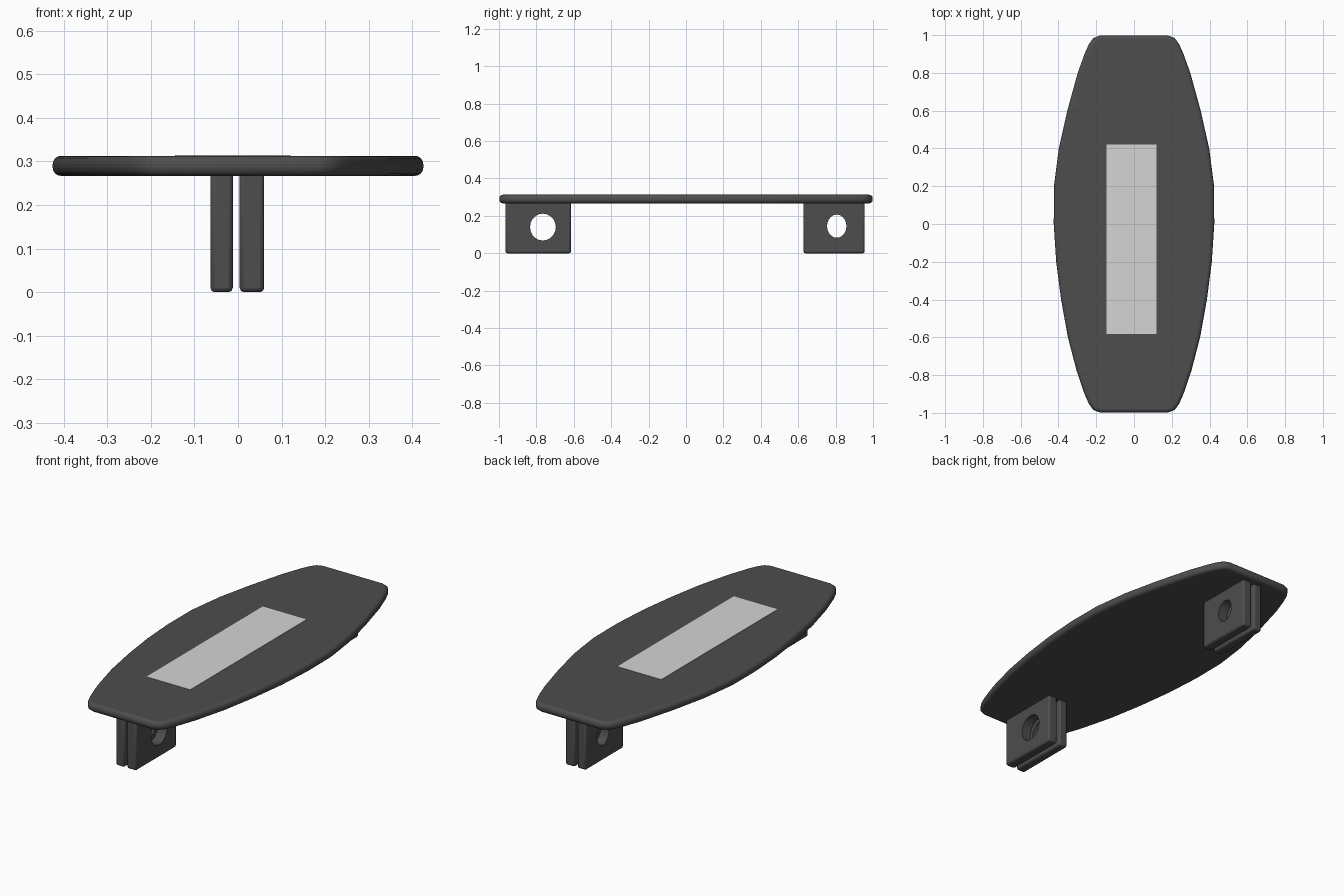
import bpy, bmesh, math
from mathutils import Matrix

if "Cube" in bpy.data.objects:
    bpy.data.objects.remove(bpy.data.objects["Cube"])


def material(name, rgb):
    m = bpy.data.materials.new(name)
    m.diffuse_color = (*rgb, 1)
    m.use_nodes = True
    m.node_tree.nodes["Principled BSDF"].inputs["Base Color"].default_value = m.diffuse_color
    return m


DARK = material("dark grey", (0.075, 0.075, 0.075))
LIGHT = material("light grey", (0.66, 0.66, 0.66))


def add_object(name, bm, mat):
    me = bpy.data.meshes.new(name)
    bmesh.ops.recalc_face_normals(bm, faces=bm.faces)
    bm.to_mesh(me)
    bm.free()
    ob = bpy.data.objects.new(name, me)
    bpy.context.collection.objects.link(ob)
    me.materials.append(mat)
    return ob


def bevel(ob, width, segments):
    b = ob.modifiers.new("rounding", "BEVEL")
    b.width, b.segments = width, segments
    b.limit_method, b.angle_limit = "ANGLE", math.radians(50)


def smooth(ob):
    bpy.ops.object.select_all(action="DESELECT")
    ob.select_set(True)
    bpy.context.view_layer.objects.active = ob
    bpy.ops.object.shade_smooth_by_angle(angle=math.radians(35))


def box(name, lo, hi, mat):
    bm = bmesh.new()
    size = [b - a for a, b in zip(lo, hi)]
    mid = [(a + b) / 2 for a, b in zip(lo, hi)]
    bmesh.ops.create_cube(bm, size=1, matrix=Matrix.Translation(mid) @ Matrix.Diagonal((*size, 1)))
    return add_object(name, bm, mat)


# Deck: half outline mirrored in x, extruded and rounded at the rim
half = [(0.18, -0.998), (0.215, -0.985), (0.24, -0.95), (0.262, -0.9), (0.303, -0.78),
        (0.35, -0.6), (0.386, -0.4), (0.412, -0.2), (0.425, 0), (0.424, 0.2),
        (0.398, 0.4), (0.353, 0.6), (0.298, 0.8), (0.262, 0.9), (0.24, 0.95),
        (0.215, 0.985), (0.18, 0.998)]
outline = half + [(-x, y) for x, y in reversed(half)]
bm = bmesh.new()
face = bm.faces.new([bm.verts.new((x, y, 0.267)) for x, y in outline])
top = bmesh.ops.extrude_face_region(bm, geom=[face])["geom"]
bmesh.ops.translate(bm, vec=(0, 0, 0.046), verts=[v for v in top if isinstance(v, bmesh.types.BMVert)])
deck = add_object("deck", bm, DARK)
bevel(deck, 0.019, 4)
smooth(deck)

# Light panel set on the deck top
box("top_panel", (-0.145, -0.583, 0.309), (0.12, 0.42, 0.315), LIGHT)

# Brackets: pairs of parallel plates, each pair pierced by a round hole
brackets = {
    "front": ((-0.965, -0.615), (-0.765, 0.14), (0.069, 0.072)),
    "back": ((0.628, 0.955), (0.806, 0.145), (0.052, 0.062)),
}
for end, ((y0, y1), (hy, hz), (ry, rz)) in brackets.items():
    bm = bmesh.new()
    bmesh.ops.create_cone(bm, cap_ends=True, segments=20, radius1=1, radius2=1, depth=0.4,
                          matrix=Matrix.Translation((0, hy, hz)) @ Matrix.Diagonal((1, ry, rz, 1))
                          @ Matrix.Rotation(math.pi / 2, 4, "Y"))
    cutter = add_object(end + "_hole_cutter", bm, DARK)
    cutter.hide_render = True
    cutter.display_type = "WIRE"
    for side, x0, x1 in (("left", -0.063, -0.012), ("right", 0.004, 0.06)):
        plate = box(f"{end}_{side}_bracket_plate", (x0, y0, 0), (x1, y1, 0.28), DARK)
        bevel(plate, 0.01, 2)
        cut = plate.modifiers.new("hole", "BOOLEAN")
        cut.operation, cut.solver, cut.object = "DIFFERENCE", "EXACT", cutter
        smooth(plate)
